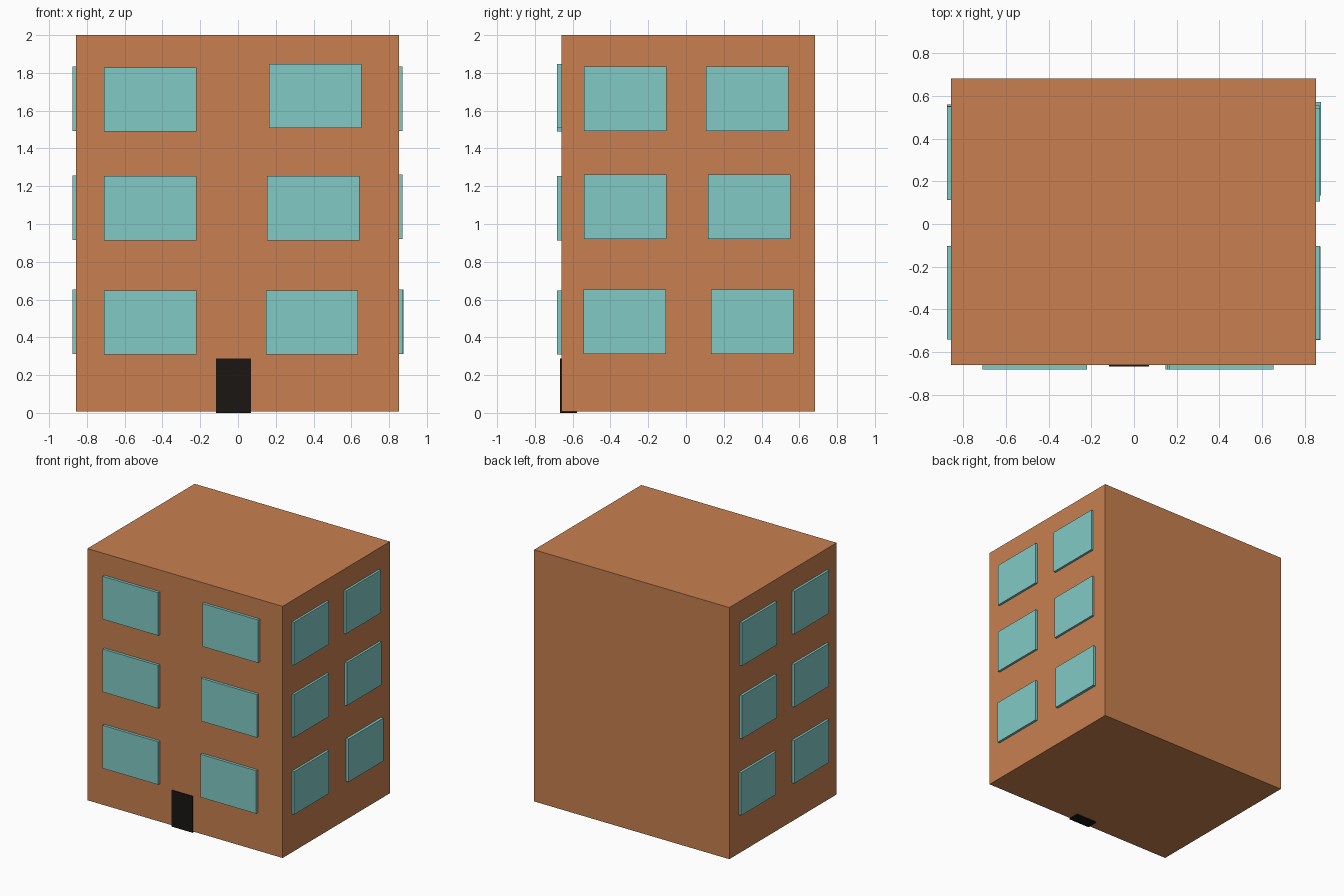
import bpy

if "Cube" in bpy.data.objects:
    bpy.data.objects.remove(bpy.data.objects["Cube"])


def material(name, rgb):
    m = bpy.data.materials.new(name)
    m.diffuse_color = (*rgb, 1)
    m.use_nodes = True
    m.node_tree.nodes["Principled BSDF"].inputs["Base Color"].default_value = m.diffuse_color
    return m


def box(name, lo, hi, mat):
    """Box between two opposite corners."""
    bpy.ops.mesh.primitive_cube_add(size=1, location=[(a + b) / 2 for a, b in zip(lo, hi)])
    ob = bpy.context.object
    ob.name = name
    ob.scale = [b - a for a, b in zip(lo, hi)]
    bpy.ops.object.transform_apply(location=False, rotation=False, scale=True)
    ob.data.materials.append(mat)
    return ob


brick = material("brick", (0.58, 0.215, 0.08))
glass = material("glass", (0.22, 0.59, 0.56))
black = material("black", (0.01, 0.008, 0.006))

X0, X1, Y0, Y1 = -0.857, 0.853, -0.66, 0.682   # wall planes
INSET = 0.02                                   # how far panes sink into the wall
W_FRONT, W_SIDE, H = 0.488, 0.437, 0.34        # pane sizes

# Main block
box("building_body", (X0, Y0, 0.008), (X1, Y1, 2.0), brick)

# Front door, dipping slightly below the block
box("front_door", (-0.116, -0.666, 0.0), (0.07, -0.577, 0.288), black)

# Front windows: lower left corner (x, z)
front = [(-0.709, 0.309), (-0.709, 0.913), (-0.709, 1.489),
         (0.148, 0.309), (0.154, 0.913), (0.165, 1.507)]
for x, z in front:
    box("front_window", (x, -0.682, z), (x + W_FRONT, Y0 + INSET, z + H), glass)

# Right windows: lower front corner (y, z) and outer face x
right = [(-0.543, 0.312, 0.872), (-0.541, 0.921, 0.871), (-0.541, 1.493, 0.871),
         (0.133, 0.312, 0.875), (0.117, 0.921, 0.871), (0.106, 1.493, 0.871)]
for y, z, x in right:
    box("right_window", (X1 - INSET, y, z), (x, y + W_SIDE, z + H), glass)

# Left windows: lower front corner (y, z)
left = [(-0.54, 0.312), (-0.54, 0.916), (-0.54, 1.493),
        (0.123, 0.312), (0.115, 0.916), (0.112, 1.493)]
for y, z in left:
    box("left_window", (-0.876, y, z), (X0 + INSET, y + W_SIDE, z + H), glass)
